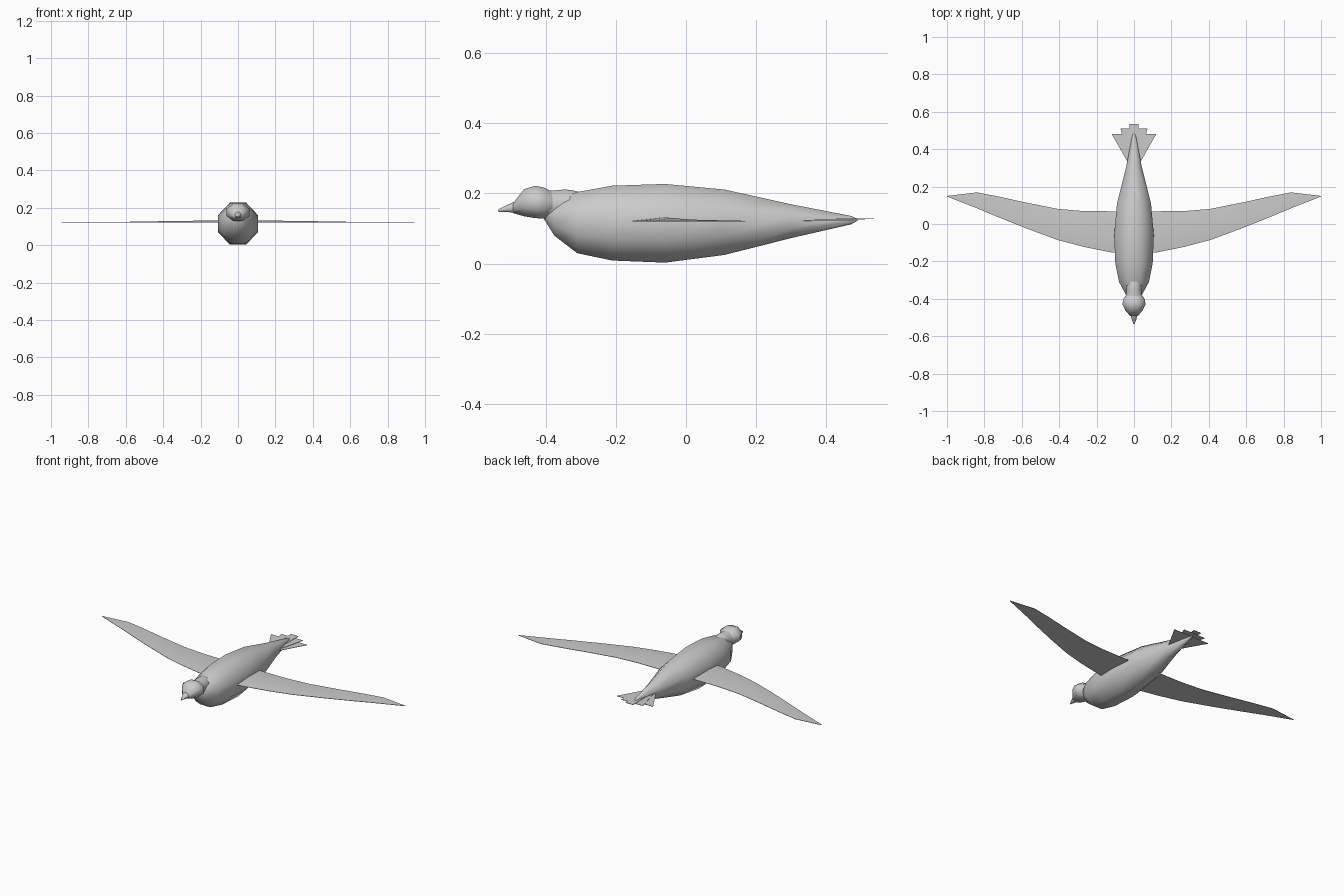
import bpy, bmesh, math

if "Cube" in bpy.data.objects:
    bpy.data.objects.remove(bpy.data.objects["Cube"])


def finish(bm, name, smooth=None):
    bmesh.ops.recalc_face_normals(bm, faces=bm.faces)
    me = bpy.data.meshes.new(name)
    bm.to_mesh(me)
    bm.free()
    ob = bpy.data.objects.new(name, me)
    bpy.context.collection.objects.link(ob)
    if smooth:
        bpy.ops.object.select_all(action='DESELECT')
        ob.select_set(True)
        bpy.context.view_layer.objects.active = ob
        bpy.ops.object.shade_smooth_by_angle(angle=math.radians(smooth))
    return ob


def loft(name, rings, n=8):
    """Skin n-sided rings given as (y, half width, z bottom, z top)."""
    bm = bmesh.new()
    k = 1 / math.cos(math.pi / n)
    loops = []
    for y, w, lo, hi in rings:
        loop = []
        for i in range(n):
            a = 2 * math.pi * (i + 0.5) / n
            loop.append(bm.verts.new((w * k * math.cos(a), y,
                                      (lo + hi) / 2 + (hi - lo) / 2 * k * math.sin(a))))
        loops.append(loop)
    for a, b in zip(loops, loops[1:]):
        for i in range(n):
            j = (i + 1) % n
            bm.faces.new((a[i], a[j], b[j], b[i]))
    bm.faces.new(loops[0])
    bm.faces.new(loops[-1])
    return finish(bm, name, 50)


# Body, neck, head and beak
loft("body", [(-0.405, 0.020, 0.128, 0.165), (-0.375, 0.045, 0.080, 0.180),
              (-0.31, 0.080, 0.030, 0.204), (-0.21, 0.100, 0.009, 0.222),
              (-0.06, 0.106, 0.003, 0.227), (0.11, 0.091, 0.025, 0.211),
              (0.30, 0.043, 0.073, 0.169), (0.47, 0.010, 0.112, 0.136),
              (0.488, 0.003, 0.122, 0.128)])
loft("neck", [(-0.41, 0.046, 0.130, 0.208), (-0.38, 0.043, 0.128, 0.208),
              (-0.35, 0.039, 0.120, 0.211), (-0.325, 0.042, 0.115, 0.210),
              (-0.29, 0.036, 0.110, 0.200)])
loft("head", [(-0.492, 0.020, 0.144, 0.173), (-0.461, 0.047, 0.135, 0.212),
              (-0.43, 0.061, 0.130, 0.222), (-0.405, 0.059, 0.128, 0.217),
              (-0.38, 0.043, 0.136, 0.205)])
loft("beak", [(-0.485, 0.019, 0.145, 0.178), (-0.51, 0.012, 0.147, 0.167),
              (-0.535, 0.003, 0.148, 0.154)])

# Wings: swept blades as (x, leading y, trailing y, thickness)
stations = [(0.0, -0.158, 0.068, 0.013), (0.12, -0.152, 0.068, 0.012),
            (0.27, -0.122, 0.069, 0.010), (0.41, -0.085, 0.081, 0.008),
            (0.58, -0.022, 0.115, 0.005), (0.72, 0.034, 0.146, 0.004),
            (0.84, 0.084, 0.169, 0.003), (1.0, 0.147, 0.150, 0.002)]
for side, label in ((1, "left_wing"), (-1, "right_wing")):
    bm = bmesh.new()
    loops = []
    for x, lead, trail, t in stations:
        mid = lead + 0.4 * (trail - lead)
        pts = [(lead, 0.120), (trail, 0.120), (trail, 0.122), (mid, 0.120 + t), (lead, 0.122)]
        loops.append([bm.verts.new((side * x, y, z)) for y, z in pts])
    for a, b in zip(loops, loops[1:]):
        for i in range(5):
            j = (i + 1) % 5
            bm.faces.new((a[i], a[j], b[j], b[i]))
    bm.faces.new(loops[0])
    bm.faces.new(loops[-1])
    finish(bm, label, 30)

# Tail: overlapping flat feathers, longest in the middle
feathers = [("tail_centre", 0.020, 0.025, 0.30, 0.535, 0.128),
            ("tail_inner", 0.018, 0.072, 0.30, 0.510, 0.125),
            ("tail_outer", 0.022, 0.120, 0.31, 0.482, 0.122)]
for name, w0, w1, y0, y1, z in feathers:
    bm = bmesh.new()
    bm.faces.new([bm.verts.new(p) for p in
                  ((-w0, y0, z), (w0, y0, z), (w1, y1, z), (-w1, y1, z))])
    ob = finish(bm, name)
    mod = ob.modifiers.new("thickness", 'SOLIDIFY')
    mod.thickness = 0.002
    mod.offset = 0
